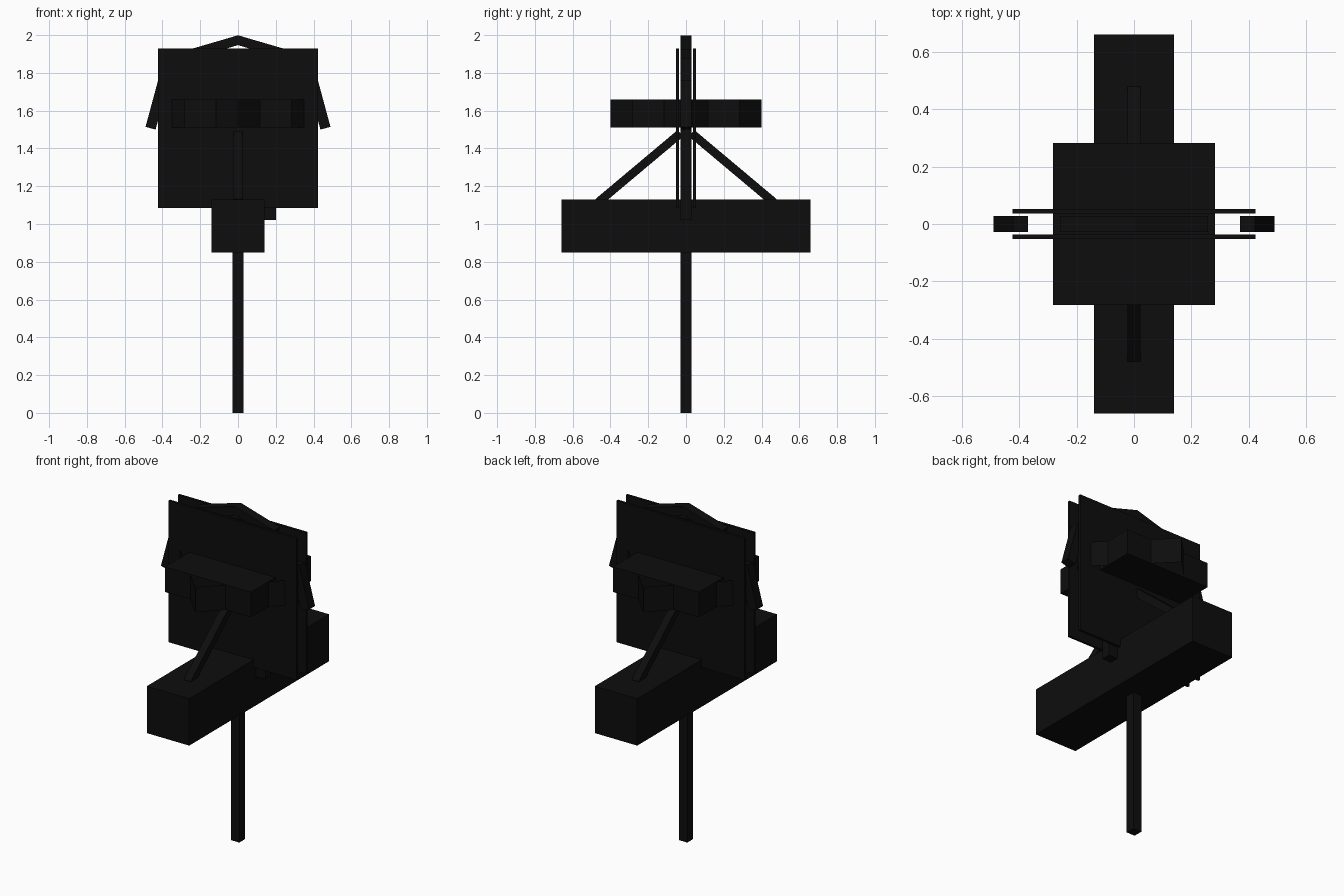
import bpy, bmesh, math
from mathutils import Matrix, Vector

cube = bpy.data.objects.get("Cube")
if cube:
    bpy.data.objects.remove(cube, do_unlink=True)

black = bpy.data.materials.new("matte_black")
black.use_nodes = True
COLOR = (0.004, 0.004, 0.004, 1)
black.diffuse_color = COLOR
black.node_tree.nodes["Principled BSDF"].inputs["Base Color"].default_value = COLOR


def finish(name, bm):
    mesh = bpy.data.meshes.new(name)
    bm.to_mesh(mesh)
    bm.free()
    mesh.materials.append(black)
    obj = bpy.data.objects.new(name, mesh)
    bpy.context.collection.objects.link(obj)
    return obj


def box(name, low, high, turn=0, open_ends=False):
    """Box between two corners, optionally turned about z or left open."""
    low, high = Vector(low), Vector(high)
    bm = bmesh.new()
    bmesh.ops.create_cube(bm, size=1, matrix=Matrix.Translation((low + high) / 2)
                          @ Matrix.Rotation(turn, 4, "Z")
                          @ Matrix.Diagonal((*(high - low), 1)))
    if open_ends:
        bm.normal_update()
        caps = [f for f in bm.faces if abs(f.normal.z) > 0.9]
        bmesh.ops.delete(bm, geom=caps, context="FACES_ONLY")
    return finish(name, bm)


def bar(name, start, end, thick, wide, across):
    """Square-ended bar from start to end; across is its width direction."""
    start, end, side = Vector(start), Vector(end), Vector(across)
    along = (end - start).normalized()
    up = along.cross(side)
    turn = Matrix((along, side, up)).transposed().to_4x4()
    bm = bmesh.new()
    bmesh.ops.create_cube(bm, size=1, matrix=Matrix.Translation((start + end) / 2) @ turn
                          @ Matrix.Diagonal(((end - start).length, wide, thick, 1)))
    return finish(name, bm)


# Post and the long beam resting on it
R = 0.028
box("post", (-R, -R, 0), (R, R, 1.93))
box("long_beam", (-0.14, -0.66, 0.85), (0.14, 0.66, 1.13))
box("side_peg", (0.1, -R, 1.02), (0.2, R, 1.2))

# Star-shaped middle block: a closed square and an open square turned 45 degrees
S = 0.283
box("middle_block", (-S, -S, 1.51), (S, S, 1.66))
box("turned_sleeve", (-S, -S, 1.51), (S, S, 1.66), math.pi / 4, True)

for side, label in ((-1, "front"), (1, "back")):
    # Twin boards with a gap between them
    ys = sorted((side * 0.037, side * 0.052))
    box(label + "_board", (-0.423, ys[0], 1.085), (0.423, ys[1], 1.93))
    # Diagonal brace from beam to boards
    bar(label + "_brace", (0, side * 0.465, 1.115), (0, side * 0.03, 1.48),
        0.045, 0.046, (1, 0, 0))

for side, label in ((-1, "right"), (1, "left")):
    # Shallow gable bars and tilted arms held between the boards
    bar(label + "_gable_bar", (side * -0.007, 0, 1.975), (side * 0.25, 0, 1.9),
        0.05, 2 * R, (0, 1, 0))
    bar(label + "_arm", (side * 0.463, 0, 1.507), (side * 0.396, 0, 1.755),
        0.055, 2 * R, (0, 1, 0))
